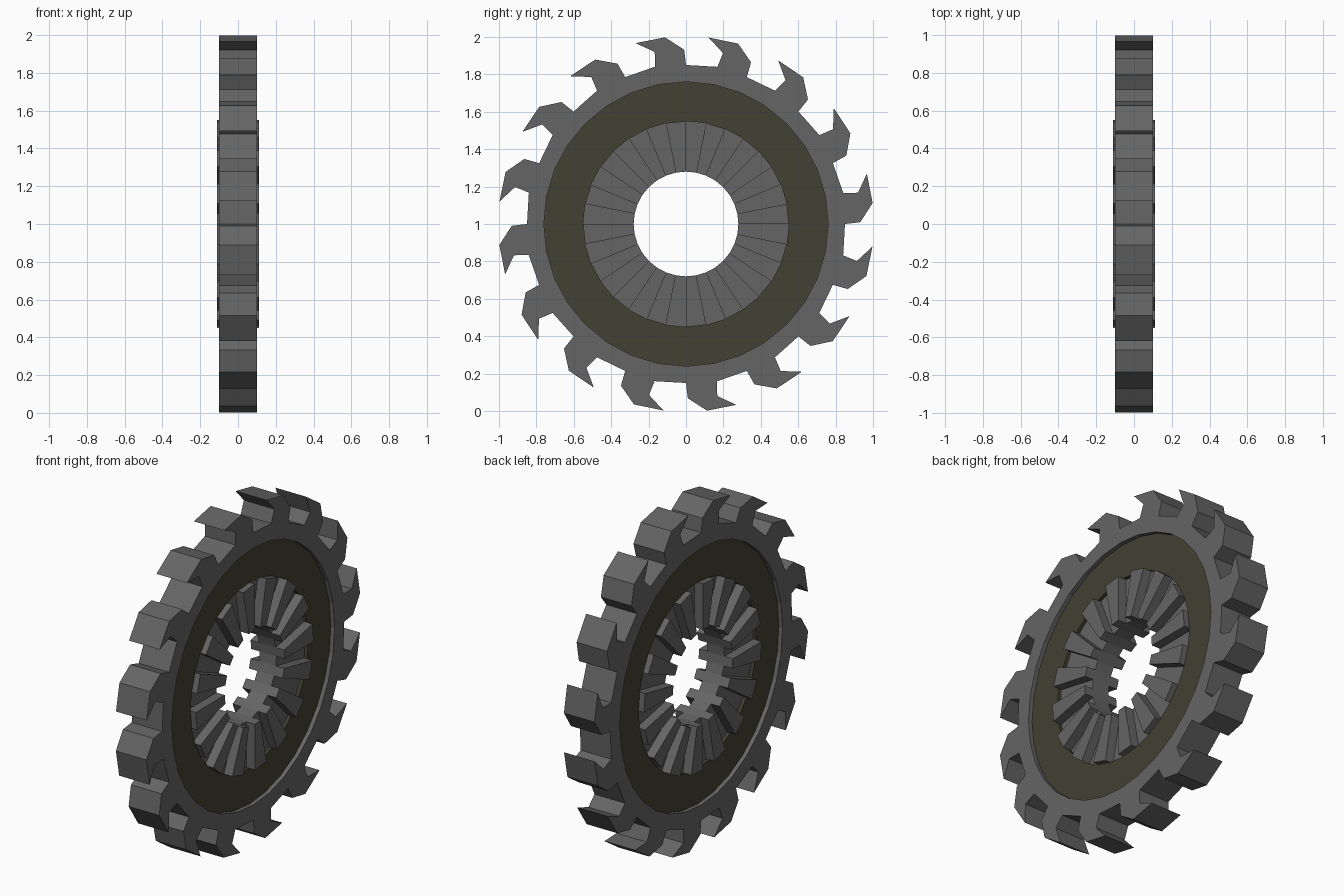
import bpy, bmesh
from math import sin, cos, radians

if "Cube" in bpy.data.objects:
    bpy.data.objects.remove(bpy.data.objects["Cube"])

GREY = (0.13, 0.13, 0.13, 1)
OLIVE = (0.055, 0.052, 0.033, 1)


def material(name, color):
    m = bpy.data.materials.new(name)
    m.diffuse_color = color
    m.use_nodes = True
    m.node_tree.nodes["Principled BSDF"].inputs["Base Color"].default_value = m.diffuse_color
    return m


def point(angle, r, x):
    a = radians(angle)
    return (x, -r * sin(a), 1 + r * cos(a))


def ring_object(name, sector, count, half, mat, raise_by=0.0):
    """Repeat a flat sector (angle, radius) round the x axis and give it thickness."""
    bm = bmesh.new()
    step = 360 / count
    for i in range(count):
        bm.faces.new([bm.verts.new(point(a + i * step, r, -half)) for a, r in sector])
    bmesh.ops.remove_doubles(bm, verts=bm.verts[:], dist=1e-4)
    base = bm.faces[:]
    top = bmesh.ops.extrude_face_region(bm, geom=base, use_keep_orig=True)["geom"]
    bmesh.ops.translate(bm, verts=[g for g in top if isinstance(g, bmesh.types.BMVert)],
                        vec=(2 * half, 0, 0))
    bmesh.ops.recalc_face_normals(bm, faces=bm.faces[:])
    if raise_by:
        # every second sector stands proud on both sides
        bm.normal_update()
        chosen = []
        for f in bm.faces:
            if abs(f.normal.x) > 0.9:
                c = f.calc_center_median()
                if any((c.yz - v).length < 0.02 for v in raised_centres(sector, count)):
                    chosen.append(f)
        for f in bmesh.ops.extrude_discrete_faces(bm, faces=chosen)["faces"]:
            s = 1 if f.calc_center_median().x > 0 else -1
            bmesh.ops.translate(bm, verts=f.verts[:], vec=(s * raise_by, 0, 0))
        bmesh.ops.remove_doubles(bm, verts=bm.verts[:], dist=1e-4)
        bmesh.ops.recalc_face_normals(bm, faces=bm.faces[:])
    me = bpy.data.meshes.new(name)
    bm.to_mesh(me)
    bm.free()
    ob = bpy.data.objects.new(name, me)
    bpy.context.collection.objects.link(ob)
    me.materials.append(mat)
    return ob


def raised_centres(sector, count):
    from mathutils import Vector
    r = sum(p[1] for p in sector) / len(sector)
    step = 360 / count
    return [Vector(point((i + 0.5) * step, r, 0)[1:]) for i in range(0, count, 2)]


grey = material("dark_grey", GREY)
olive = material("dark_olive", OLIVE)

# toothed rim: one hooked tooth and its gap, sixteen times
tooth = [(0, 0.85), (0.6, 0.932), (6.4, 1.004), (15.6, 1.004), (10.3, 0.935),
         (11.2, 0.857), (22.5, 0.85), (22.5, 0.76), (11.25, 0.76), (0, 0.76)]
ring_object("toothed_rim", tooth, 16, 0.1, grey)

# recessed web between rim and hub
s = 11.25
ring_object("recessed_web", [(0, 0.76), (s, 0.76), (s, 0.55), (0, 0.55)], 32, 0.075, olive)

# hub with radial ridges on both faces
ring_object("ridged_hub", [(0, 0.55), (s, 0.55), (s, 0.28), (0, 0.28)], 32, 0.055, grey, 0.055)
